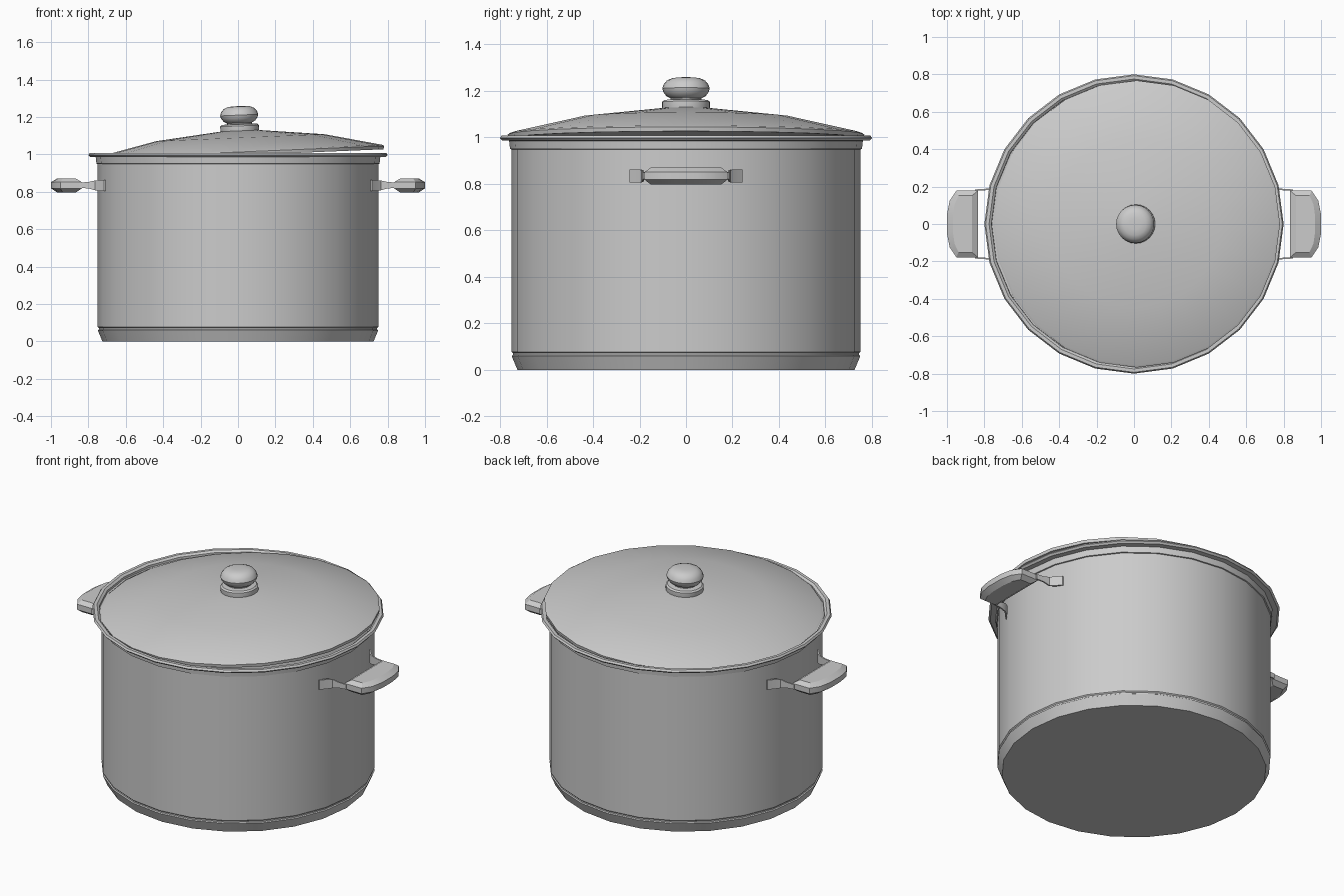
import bpy, bmesh, math
from mathutils import Matrix

if "Cube" in bpy.data.objects:
    bpy.data.objects.remove(bpy.data.objects["Cube"])

SIDES = 24
steel = bpy.data.materials.new("steel grey")
steel.diffuse_color = (0.6, 0.6, 0.6, 1)
steel.use_nodes = True
steel.node_tree.nodes["Principled BSDF"].inputs["Base Color"].default_value = steel.diffuse_color


def finish(name, bm):
    """Turn a bmesh into a smooth-shaded object with sharp creases."""
    bmesh.ops.recalc_face_normals(bm, faces=bm.faces)
    me = bpy.data.meshes.new(name)
    bm.to_mesh(me)
    bm.free()
    me.materials.append(steel)
    ob = bpy.data.objects.new(name, me)
    bpy.context.collection.objects.link(ob)
    bpy.ops.object.select_all(action='DESELECT')
    ob.select_set(True)
    bpy.context.view_layer.objects.active = ob
    bpy.ops.object.shade_smooth_by_angle(angle=math.radians(30))
    return ob


def loft(bm, rings):
    """Skin closed rings of points and cap both ends."""
    vr = [[bm.verts.new(p) for p in ring] for ring in rings]
    n = len(vr[0])
    for a, b in zip(vr, vr[1:]):
        for i in range(n):
            j = (i + 1) % n
            bm.faces.new((a[i], a[j], b[j], b[i]))
    bm.faces.new(vr[0])
    bm.faces.new(vr[-1])


def lathe(name, profile, matrix=None):
    """Revolve (radius, height) points around z, with flat caps."""
    bm = bmesh.new()
    angles = [2 * math.pi * i / SIDES for i in range(SIDES)]
    loft(bm, [[(r * math.cos(a), r * math.sin(a), z) for a in angles] for r, z in profile])
    if matrix:
        bm.transform(matrix)
    return finish(name, bm)


# Pot: base, groove, wall, rolled rim, inner ledge and hollow inside
lathe("pot", [
    (0.725, 0), (0.75, 0.06), (0.744, 0.064), (0.744, 0.072), (0.75, 0.078),
    (0.75, 0.985), (0.79, 0.987), (0.80, 0.997), (0.793, 1.008), (0.775, 1.008),
    (0.762, 0.998), (0.757, 0.95), (0.735, 0.945), (0.735, 0.04)])

# Lid rests slightly tilted, right side on the rim
tilt = Matrix.Translation((0.015, 0, 1.0)) @ Matrix.Rotation(math.radians(-2.4), 4, 'Y')
lathe("lid", [
    (0.10, 0.112), (0.45, 0.075), (0.745, -0.005), (0.764, -0.005), (0.767, 0.013),
    (0.755, 0.02), (0.45, 0.089), (0.10, 0.126)], tilt)

# Knob: collar, neck and rounded grip
lathe("lid_knob", [
    (0.10, 0.11), (0.104, 0.13), (0.104, 0.152), (0.095, 0.160), (0.066, 0.163),
    (0.066, 0.168), (0.085, 0.178), (0.098, 0.196), (0.102, 0.210), (0.096, 0.228),
    (0.082, 0.245), (0.06, 0.255), (0.03, 0.258)], tilt)

# Handles: grip and two thin brackets on each side
half = [(0.835, 0.178), (0.95, 0.178), (0.985, 0.125), (1.0, 0.05)]
outline = half + [(x, -y) for x, y in reversed(half)]
levels = [(0.797, 0.62, 0.85), (0.818, 1, 1), (0.851, 1, 1), (0.870, 0.62, 0.85)]
# bracket path: x, y, bottom z, top z
path = [(0.708, 0.243, 0.805, 0.862), (0.738, 0.200, 0.805, 0.862),
        (0.765, 0.183, 0.808, 0.860), (0.80, 0.180, 0.818, 0.852),
        (0.85, 0.177, 0.820, 0.849)]
T = 0.008
for side, sx in (("right", 1), ("left", -1)):
    bm = bmesh.new()
    loft(bm, [[(sx * (0.917 + (x - 0.917) * kx), y * ky, z) for x, y in outline]
              for z, kx, ky in levels])
    finish(side + "_handle_grip", bm)
    for end, sy in (("front", -1), ("back", 1)):
        bm = bmesh.new()
        loft(bm, [[(sx * x, sy * y, lo), (sx * x, sy * y, hi),
                   (sx * (x + T * (x < 0.75)), sy * (y + T * (x > 0.72)), hi),
                   (sx * (x + T * (x < 0.75)), sy * (y + T * (x > 0.72)), lo)]
                  for x, y, lo, hi in path])
        finish(side + "_handle_bracket_" + end, bm)
